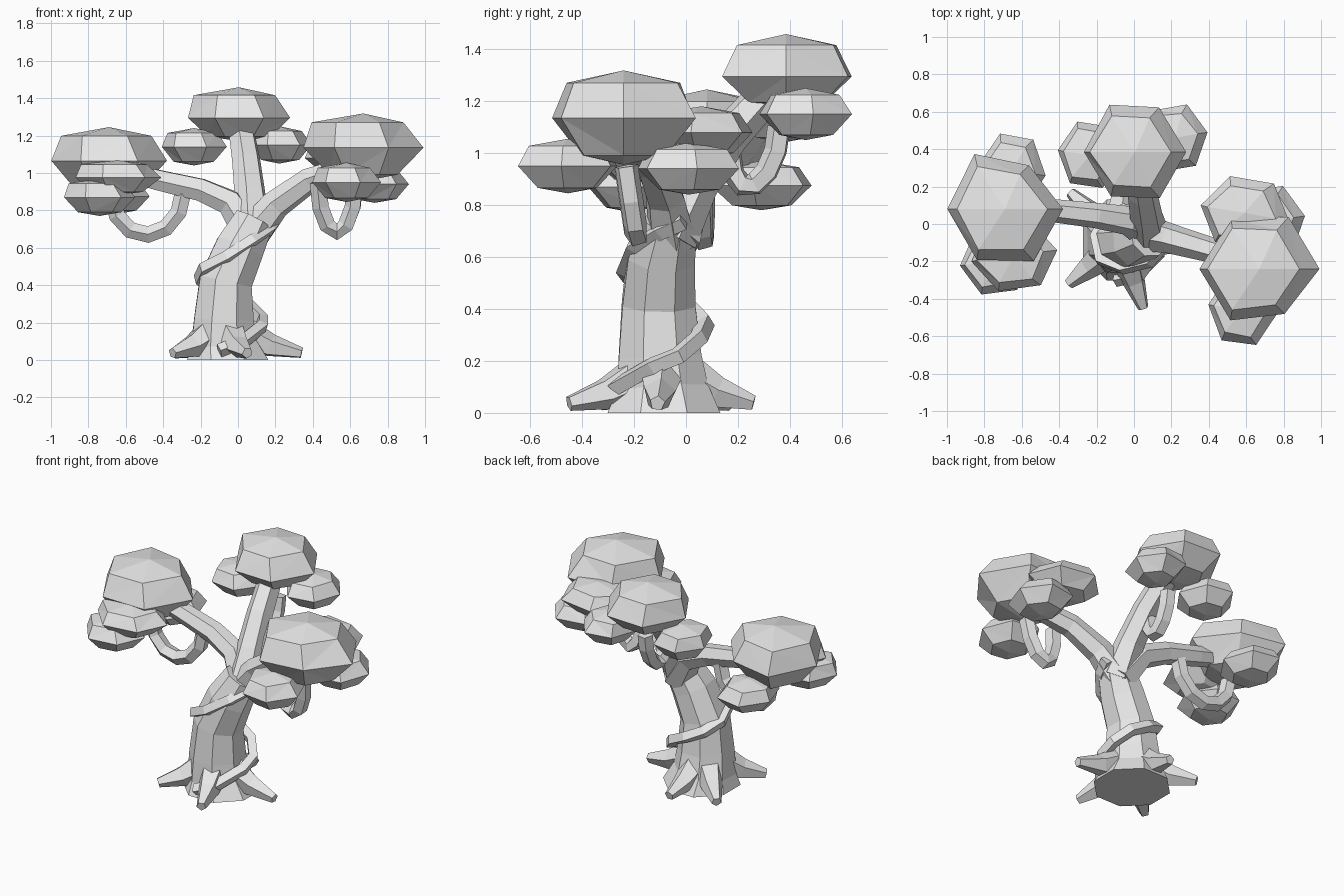
import bpy, bmesh, math, random
from mathutils import Vector

random.seed(4)

if "Cube" in bpy.data.objects:
    bpy.data.objects.remove(bpy.data.objects["Cube"], do_unlink=True)

grey = bpy.data.materials.new("plain grey")
grey.use_nodes = True
grey.diffuse_color = (0.8, 0.8, 0.8, 1)
grey.node_tree.nodes["Principled BSDF"].inputs["Base Color"].default_value = (0.8, 0.8, 0.8, 1)


def finish(name, bm):
    """Turn a bmesh into a flat shaded object."""
    bmesh.ops.recalc_face_normals(bm, faces=bm.faces)
    mesh = bpy.data.meshes.new(name)
    bm.to_mesh(mesh)
    bm.free()
    mesh.materials.append(grey)
    obj = bpy.data.objects.new(name, mesh)
    bpy.context.collection.objects.link(obj)
    return obj


def bridge(bm, low, high):
    n = len(low)
    for i in range(n):
        j = (i + 1) % n
        bm.faces.new((low[i], low[j], high[j], high[i]))


def tube(name, path, radii, sides, flat_start=False):
    """Tapered faceted tube along a path, closed at both ends."""
    bm = bmesh.new()
    pts = [Vector(p) for p in path]
    last = len(pts) - 1
    rings, side = [], None
    for k, p in enumerate(pts):
        tangent = (pts[min(k + 1, last)] - pts[max(k - 1, 0)]).normalized()
        if flat_start and k == 0:
            tangent = Vector((0, 0, 1))
        if side is None:
            side = tangent.orthogonal()
        side = (side - tangent * side.dot(tangent)).normalized()
        other = tangent.cross(side)
        ring = []
        for i in range(sides):
            a = math.tau * (i + 0.5) / sides
            ring.append(bm.verts.new(p + radii[k] * (math.cos(a) * side + math.sin(a) * other)))
        if rings:
            bridge(bm, rings[-1], ring)
        rings.append(ring)
    bm.faces.new(rings[0])
    bm.faces.new(rings[-1])
    return finish(name, bm)


def foliage(name, centre, size, depth, jitter=0.0, corners=(1,) * 6):
    """Six sided flattened clump; size is the half extent, depth the drop below the widest ring."""
    bm = bmesh.new()
    c = Vector(centre)
    sx, sy, rise = size[0], size[1] / 0.866, size[2]
    turn = random.uniform(-jitter, jitter)
    rings = []
    for z, width, lean, wobble in ((-0.8 * depth, 0.6, 0, 0.06), (0, 1, 0, 0.01), (0.74 * rise, 0.77, -0.07, 0.05)):
        ring = []
        for i, corner in enumerate(corners):
            a = math.tau * i / 6 + turn
            w = width * corner * (1 + random.uniform(-wobble, wobble))
            ring.append(bm.verts.new(c + Vector((sx * (w * math.cos(a) + lean), sy * w * math.sin(a), z))))
        if rings:
            bridge(bm, rings[-1], ring)
        rings.append(ring)
    for ring, z in ((rings[0], -depth), (rings[-1], rise)):
        pole = bm.verts.new(c + Vector((0, 0, z)))
        for i in range(6):
            bm.faces.new((ring[i], ring[(i + 1) % 6], pole))
    bmesh.ops.triangulate(bm, faces=[f for f in bm.faces if len(f.verts) == 4])
    return finish(name, bm)


# Trunk leaning towards +x
tube("trunk",
     [(-0.055, -0.085, 0), (-0.075, -0.09, 0.09), (-0.075, -0.1, 0.22), (-0.065, -0.105, 0.42),
      (0.01, -0.095, 0.6), (0.085, -0.065, 0.745)],
     [0.235, 0.19, 0.172, 0.152, 0.14, 0.115], 8, flat_start=True)

# Three branches from the fork
tube("left_branch", [(0.08, -0.04, 0.66), (-0.04, 0.02, 0.84), (-0.2, 0.045, 0.91),
                     (-0.42, 0.07, 0.96), (-0.65, 0.08, 1.02)],
     [0.1, 0.078, 0.068, 0.062, 0.055], 6)
tube("right_branch", [(0.06, -0.05, 0.66), (0.2, -0.08, 0.83), (0.38, -0.13, 0.96),
                      (0.62, -0.2, 1.04)],
     [0.1, 0.08, 0.07, 0.06], 6)
tube("back_branch", [(0.08, -0.06, 0.68), (0.065, 0.04, 0.88), (0.045, 0.16, 1.06), (0.015, 0.33, 1.25)],
     [0.11, 0.088, 0.08, 0.072], 6)

# Roots spreading from the base
for k, (x, y) in enumerate(((-0.35, -0.32), (0.05, -0.45), (0.34, -0.11), (-0.06, 0.26), (-0.34, 0.17))):
    tip = Vector((x, y, 0.037))
    foot = Vector((-0.075, -0.09, 0.19))
    middle = foot.lerp(tip, 0.6)
    middle.z = 0.075
    tube(f"root_{k + 1}", [foot, middle, tip], [0.11, 0.065, 0.03], 5)

# Vine wound round the trunk
wound = [(-0.1, -0.3, 0.05), (0.03, -0.27, 0.1), (0.13, -0.13, 0.18), (0.13, -0.03, 0.22),
         (0.06, 0.05, 0.29), (-0.05, 0.075, 0.345), (-0.15, 0.035, 0.39), (-0.205, -0.07, 0.435),
         (-0.18, -0.19, 0.49), (-0.06, -0.235, 0.55), (0.08, -0.2, 0.64), (0.17, -0.1, 0.7),
         (0.2, -0.01, 0.74)]
tube("wound_vine", wound, [0.037] * len(wound), 4)


# Hanging vine loops
def vine_loop(name, start, end, bottom, swing=0.0):
    a, b = Vector(start), Vector(end)
    path = []
    for k in range(7):
        t = k / 6
        p = a.lerp(b, (1 - math.cos(math.pi * t)) / 2)
        p.z += (bottom - (a.z + b.z) / 2) * math.sin(math.pi * t)
        p.y += swing * math.sin(math.pi * t)
        path.append(p)
    tube(name, path, [0.047] * 7, 5)


vine_loop("left_vine", (-0.67, 0.07, 0.88), (-0.29, 0.06, 0.9), 0.67)
vine_loop("right_vine", (0.43, -0.23, 0.95), (0.63, -0.23, 0.95), 0.685, 0.04)
vine_loop("back_vine", (0.03, 0.17, 1.0), (0.04, 0.36, 1.1), 0.88)

# Main canopies
foliage("right_canopy", (0.67, -0.24, 1.135), (0.32, 0.285, 0.183), 0.18,
        corners=(1, 0.97, 0.95, 1, 0.97, 0.85))
foliage("left_canopy", (-0.69, 0.08, 1.065), (0.31, 0.28, 0.18), 0.17,
        corners=(1, 0.83, 1.05, 1, 0.97, 1))
foliage("back_canopy", (0.005, 0.385, 1.295), (0.275, 0.255, 0.163), 0.125,
        corners=(1, 0.93, 1, 1, 0.93, 0.97))

# Smaller clumps round each canopy
clumps = {
    "right_front": ((0.58, -0.455, 0.95), (0.185, 0.18, 0.105)),
    "right_low": ((0.73, 0.01, 0.94), (0.185, 0.18, 0.1)),
    "right_back": ((0.59, 0.06, 1.08), (0.24, 0.18, 0.1)),
    "left_back": ((-0.65, 0.29, 0.875), (0.18, 0.18, 0.095)),
    "left_front": ((-0.64, -0.17, 0.975), (0.23, 0.175, 0.095)),
    "left_low": ((-0.74, -0.2, 0.87), (0.19, 0.165, 0.1)),
    "back_left": ((-0.235, 0.37, 1.14), (0.175, 0.165, 0.1)),
    "back_right": ((0.22, 0.46, 1.15), (0.175, 0.165, 0.1)),
}
for name, (centre, size) in clumps.items():
    foliage(name + "_clump", centre, size, size[2], 0.2)
